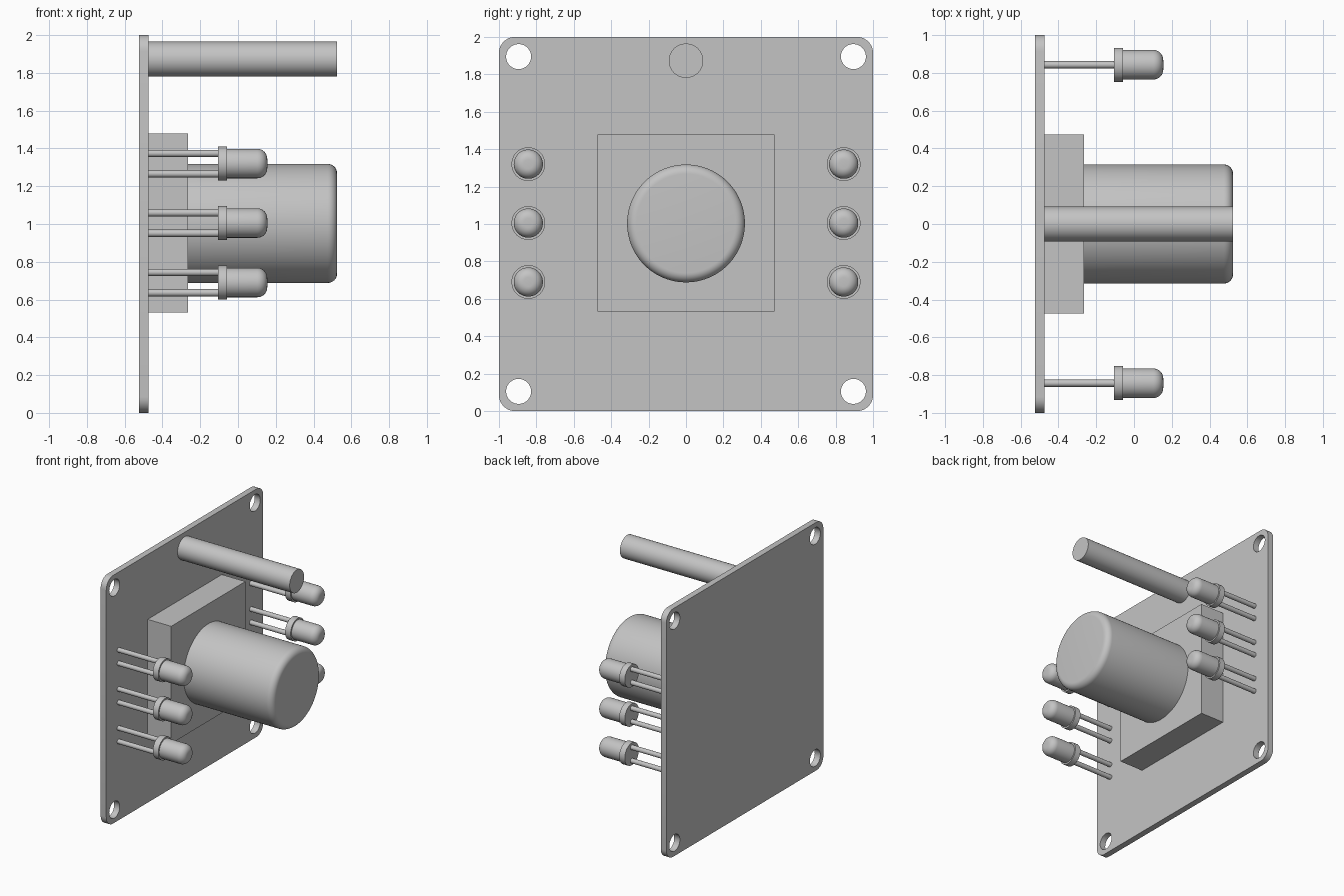
import bpy, bmesh
from math import sin, cos, pi, radians
from mathutils import Matrix, Vector

cube = bpy.data.objects.get("Cube")
if cube:
    bpy.data.objects.remove(cube, do_unlink=True)

grey = bpy.data.materials.new("light_grey")
grey.use_nodes = True
color = (0.55, 0.55, 0.55, 1)
grey.diffuse_color = color
grey.node_tree.nodes["Principled BSDF"].inputs["Base Color"].default_value = color

BACK, FACE, TIP = -0.525, -0.475, 0.525   # board back, board face, foremost x
MID = 1.0                                 # height of the board centre


def finish(name, bm, location=(0, 0, 0)):
    """Turn a bmesh into a smooth object with sharp creases."""
    bmesh.ops.remove_doubles(bm, verts=bm.verts, dist=1e-5)
    bmesh.ops.recalc_face_normals(bm, faces=bm.faces)
    mesh = bpy.data.meshes.new(name)
    bm.to_mesh(mesh)
    bm.free()
    mesh.shade_smooth()
    mesh.set_sharp_from_angle(angle=radians(35))
    mesh.materials.append(grey)
    obj = bpy.data.objects.new(name, mesh)
    obj.location = location
    bpy.context.collection.objects.link(obj)
    return obj


def arc(cx, cy, r, start, end, steps):
    angles = [start + (end - start) * i / steps for i in range(steps + 1)]
    return [(cx + r * cos(a), cy + r * sin(a)) for a in angles]


def lathe(name, profile, location, steps=48):
    """Revolve (x, radius) points about the x axis."""
    bm = bmesh.new()
    verts = [bm.verts.new((x, 0, r)) for x, r in profile]
    edges = [bm.edges.new(pair) for pair in zip(verts, verts[1:])]
    bmesh.ops.spin(bm, geom=verts + edges, cent=(0, 0, 0), axis=(1, 0, 0),
                   angle=2 * pi, steps=steps, use_merge=True)
    return finish(name, bm, location)


def rod(name, x0, x1, r, location, steps=48):
    return lathe(name, [(x0, 0), (x0, r), (x1, r), (x1, 0)], location, steps)


def rounded_end(x, r, fillet):
    """Profile of a rounded rim that closes at the axis."""
    return arc(x - fillet, r - fillet, fillet, pi / 2, 0, 8) + [(x, 0)]


# Circuit board: rounded square outline with four round mounting holes
corner, hole_at, hole_r = 0.085, 0.895, 0.067
outline = []
for k, (sx, sy) in enumerate([(1, 1), (-1, 1), (-1, -1), (1, -1)]):
    inset = 1 - corner
    outline += arc(sx * inset, sy * inset, corner, k * pi / 2, (k + 1) * pi / 2, 8)
loops = [outline]
for sx in (-1, 1):
    for sy in (-1, 1):
        loops.append(arc(sx * hole_at, sy * hole_at, hole_r, 0, 2 * pi, 32)[:-1])

curve = bpy.data.curves.new("board_outline", "CURVE")
curve.dimensions = "2D"
curve.fill_mode = "BOTH"
curve.extrude = (FACE - BACK) / 2
for loop in loops:
    spline = curve.splines.new("POLY")
    spline.points.add(len(loop) - 1)
    for point, (x, y) in zip(spline.points, loop):
        point.co = (x, y, 0, 1)
    spline.use_cyclic_u = True
outline_obj = bpy.data.objects.new("board_outline", curve)
flat_mesh = bpy.data.meshes.new_from_object(outline_obj)
bm = bmesh.new()
bm.from_mesh(flat_mesh)
bpy.data.objects.remove(outline_obj)
bpy.data.meshes.remove(flat_mesh)
# Stand the board upright, facing +x
upright = Matrix(((0, 0, 1), (1, 0, 0), (0, 1, 0)))
bmesh.ops.transform(bm, matrix=upright.to_4x4(), verts=bm.verts)
finish("circuit_board", bm, ((BACK + FACE) / 2, 0, MID))

# Square housing behind the lens
depth, side = 0.21, 0.946
bm = bmesh.new()
bmesh.ops.create_cube(bm, size=1)
bmesh.ops.scale(bm, vec=Vector((depth, side, side)), verts=bm.verts)
finish("lens_housing", bm, (FACE + depth / 2, 0, MID + 0.005))

# Lens barrel with a rounded front rim
barrel_back = FACE + depth
lathe("lens_barrel", [(barrel_back, 0), (barrel_back, 0.315)]
      + rounded_end(TIP, 0.315, 0.05), (0, 0, MID + 0.003), 96)

# Single long post near the top edge
rod("post", FACE, TIP, 0.092, (0, 0, 1.873))

# Lamps: flanged bulb on two thin leads, three on each side
lamp = [(-0.107, 0), (-0.107, 0.09), (-0.058, 0.09), (-0.058, 0.078)]
lamp += rounded_end(0.155, 0.078, 0.053)
for side_name, y in (("right", -0.843), ("left", 0.843)):
    for level, z in (("lower", 0.69), ("middle", 1.005), ("upper", 1.32)):
        tag = f"{side_name}_{level}"
        lathe(f"{tag}_lamp", lamp, (0, y, z))
        for end, dz in (("bottom", -0.054), ("top", 0.054)):
            rod(f"{tag}_{end}_lead", FACE, -0.107, 0.019, (0, y, z + dz), 20)
